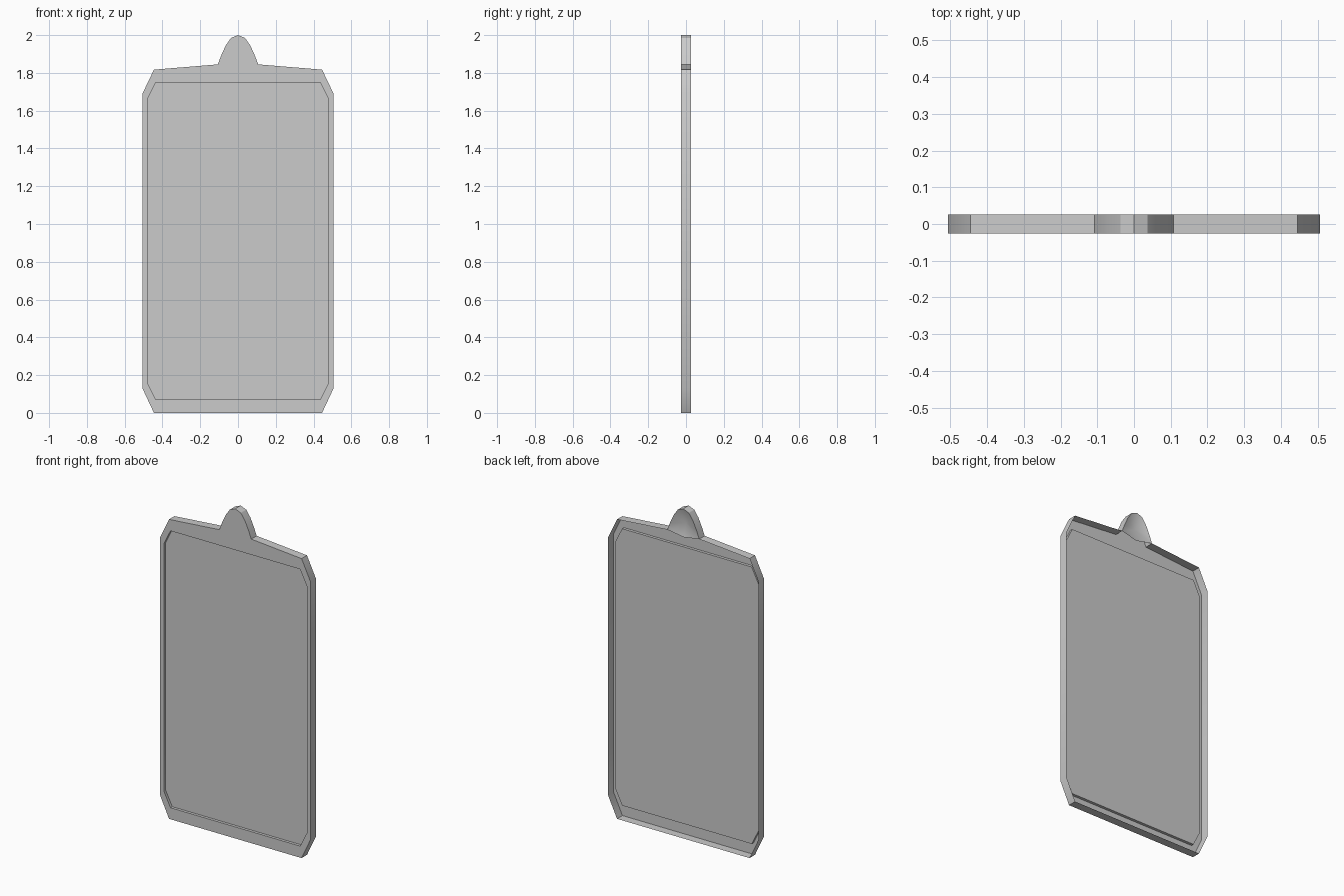
import bpy, bmesh, math

if "Cube" in bpy.data.objects:
    bpy.data.objects.remove(bpy.data.objects["Cube"])

FRONT, BACK, PANEL = -0.026, 0.026, -0.009


def mirrored(half):
    """Close a right-hand half outline by mirroring it over x = 0."""
    return half + [(-x, z) for x, z in reversed(half) if x > 0]


def make_object(name, bm):
    mesh = bpy.data.meshes.new(name)
    bm.to_mesh(mesh)
    bm.free()
    obj = bpy.data.objects.new(name, mesh)
    bpy.context.collection.objects.link(obj)
    bpy.ops.object.select_all(action='DESELECT')
    obj.select_set(True)
    bpy.context.view_layer.objects.active = obj
    bpy.ops.object.shade_smooth_by_angle(angle=math.radians(28))
    return obj


def ring(bm, outline, y):
    vs = [bm.verts.new((x, y, z)) for x, z in outline]
    return vs, [bm.edges.new((vs[i - 1], vs[i])) for i in range(len(vs))]


def walls(bm, a, b):
    for i in range(len(a)):
        bm.faces.new((a[i - 1], a[i], b[i], b[i - 1]))


crest = [(0.107, 1.845), (0.09, 1.89), (0.065, 1.945), (0.037, 1.985), (0, 2.0)]
outer = mirrored([(0.445, 0), (0.506, 0.13), (0.506, 1.69), (0.445, 1.817)] + crest)
inner = mirrored([(0.435, 0.07), (0.48, 0.16), (0.48, 1.66), (0.435, 1.75)])

# Frame: a front rim with outer walls, open at the back
bm = bmesh.new()
back, _ = ring(bm, outer, BACK)
front, front_edges = ring(bm, outer, FRONT)
lip, lip_edges = ring(bm, inner, FRONT)
walls(bm, front, back)
bmesh.ops.triangle_fill(bm, use_beauty=True, edges=front_edges + lip_edges,
                        normal=(0, -1, 0))
make_object("frame", bm)

# Panel: a tray sunk into the front of the frame
bm = bmesh.new()
lip, _ = ring(bm, inner, FRONT)
floor, _ = ring(bm, inner, PANEL)
walls(bm, floor, lip)
bm.faces.new(floor)
make_object("sunken_panel", bm)

# Crest back: a shallow hollow behind the top ornament
bm = bmesh.new()
rim, _ = ring(bm, mirrored(crest), BACK)
rim.append(bm.verts.new((0, 0.02, 1.825)))
centre = bm.verts.new((0, 0.0, 1.905))
for i in range(len(rim)):
    f = bm.faces.new((rim[i], rim[i - 1], centre))
    f.smooth = True
crest_back = make_object("crest_back", bm)
bpy.ops.object.shade_smooth()
